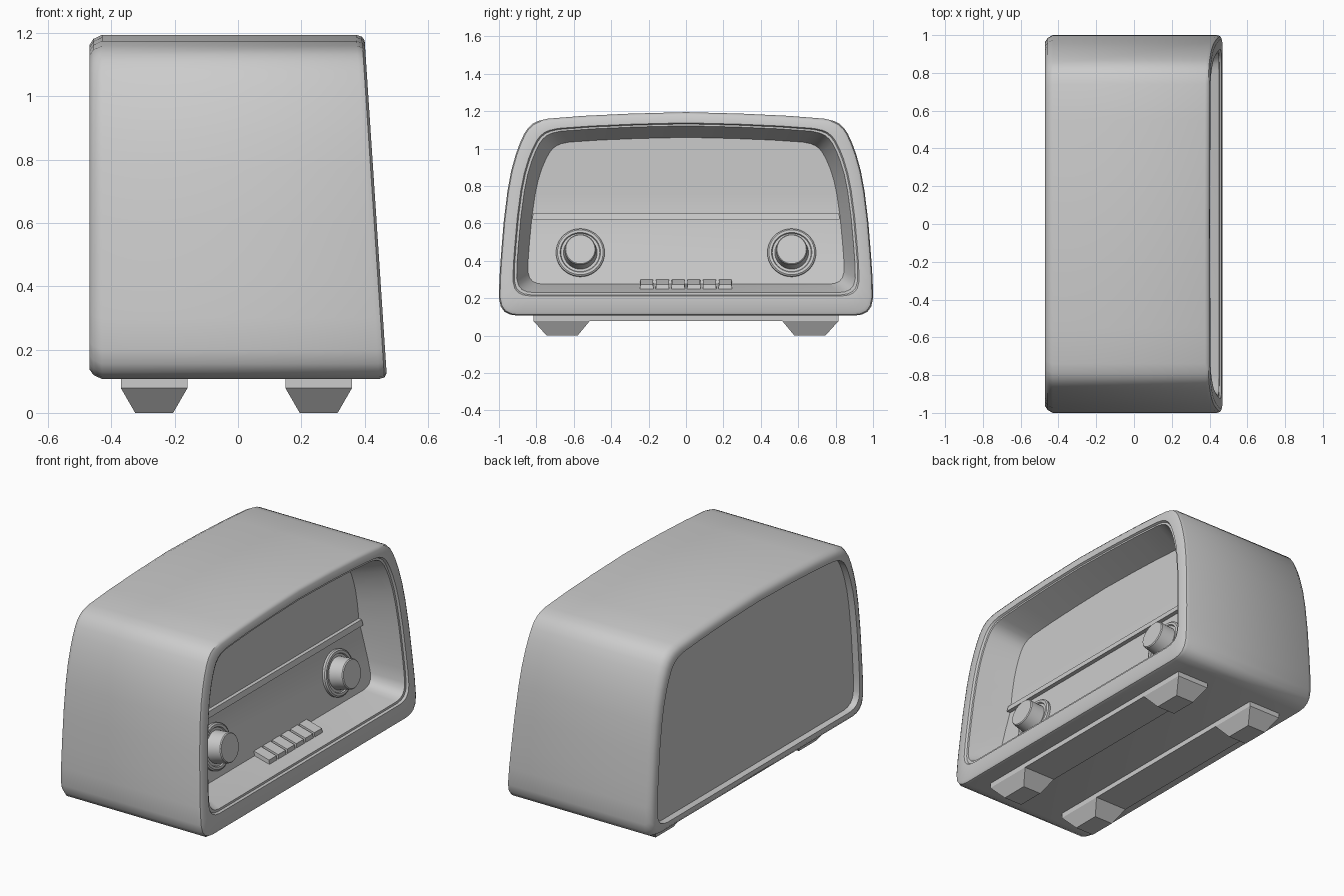
import bpy, bmesh, math
from mathutils import Vector

if "Cube" in bpy.data.objects:
    bpy.data.objects.remove(bpy.data.objects["Cube"])

# Half outline of the cabinet seen from +x: (y, z), bottom centre to top centre
HALF = [(0, .107), (.9, .107), (.94, .113), (.97, .128), (.99, .155), (1, .2),
        (.998, .3), (.99, .42), (.975, .606), (.955, .77), (.935, .88), (.91, .97),
        (.888, 1.03), (.865, 1.08), (.845, 1.11), (.82, 1.133), (.79, 1.148),
        (.74, 1.16), (.55, 1.175), (.3, 1.187), (0, 1.195)]
Z0, Z1 = .107, 1.195
SPLIT = .635


def outline(sy, lo, hi):
    """Cabinet outline scaled to a width factor and a bottom / top height."""
    pts = HALF + [(-y, z) for y, z in HALF[-2:0:-1]]
    return [(y * sy, lo + (z - Z0) / (Z1 - Z0) * (hi - lo)) for y, z in pts]


def front(d):
    return lambda z: .478 - .066 * z - d


def panel_x(z):
    return max(.28 - .2 * (z - .27), .28 - .2 * (SPLIT - .27))


def finish(name, bm, smooth=True, flat=()):
    bmesh.ops.recalc_face_normals(bm, faces=bm.faces)
    for f in bm.faces:
        f.smooth = smooth and f not in flat
    me = bpy.data.meshes.new(name)
    bm.to_mesh(me)
    bm.free()
    me.set_sharp_from_angle(angle=math.radians(35))
    ob = bpy.data.objects.new(name, me)
    bpy.context.collection.objects.link(ob)
    return ob


def bridge(bm, a, b):
    n = len(a)
    for i in range(n):
        bm.faces.new((a[i], a[(i + 1) % n], b[(i + 1) % n], b[i]))


def hull(name, pts):
    bm = bmesh.new()
    bmesh.ops.convex_hull(bm, input=[bm.verts.new(p) for p in pts])
    bmesh.ops.dissolve_limit(bm, angle_limit=.01, verts=bm.verts, edges=bm.edges)
    return finish(name, bm, False)


def block(x0, x1, y0, y1, z):
    return [(x, y, z) for x in (x0, x1) for y in (y0, y1)]


# Cabinet: one skin from the recessed back panel round to the recessed front
loops = [(.935, .165, 1.135, lambda z: -.43),
         (.935, .165, 1.135, lambda z: -.47),
         (.965, .138, 1.162, lambda z: -.47),
         (.985, .12, 1.182, lambda z: -.457),
         (1, Z0, Z1, lambda z: -.43),
         (1, Z0, Z1, front(.025)),
         (.994, .112, 1.189, front(.008)),
         (.98, .125, 1.177, front(0)),
         (.925, .212, 1.138, front(0)),
         (.918, .218, 1.132, front(.012)),
         (.905, .23, 1.122, front(.012)),
         (.9, .236, 1.116, front(.03)),
         (.845, .275, 1.06, panel_x)]
bm = bmesh.new()
rings = [[bm.verts.new((fx(z), y, z)) for y, z in outline(sy, lo, hi)]
         for sy, lo, hi, fx in loops]
for a, b in zip(rings, rings[1:]):
    bridge(bm, a, b)
flat = {bm.faces.new(rings[0]),
        bm.faces.new([v for v in rings[-1] if v.co.z < SPLIT + .002]),
        bm.faces.new([v for v in rings[-1] if v.co.z > SPLIT - .002])}
finish("cabinet", bm, True, flat)

# Divider bar across the front panel
hull("divider_bar", block(.19, .235, -.822, .822, .62) + block(.19, .228, -.818, .818, .653))

# Knobs with dial rings, square to the tilted lower panel
KNOB = [(.13, -.01), (.13, .014), (.122, .02), (.108, .02), (.104, .012),
        (.09, .012), (.086, .05), (.083, .095), (.078, .1)]
normal = Vector((1, 0, .2)).normalized()
up = Vector((0, 1, 0)).cross(normal)
for side, s in (("left", -1), ("right", 1)):
    c = Vector((panel_x(.442), s * .565, .442))
    bm = bmesh.new()
    rings = []
    for r, h in KNOB:
        rings.append([])
        for i in range(40):
            t = math.tau * i / 40
            rings[-1].append(bm.verts.new(
                c + normal * h + Vector((0, r * math.cos(t), 0)) + up * r * math.sin(t)))
    for a, b in zip(rings, rings[1:]):
        bridge(bm, a, b)
    bm.faces.new(rings[0])
    bm.faces.new(rings[-1])
    finish(side + "_knob", bm)

# Row of six push buttons
for i in range(6):
    y = (i - 2.5) * .084
    hull(f"push_button_{i + 1}",
         block(.27, .378, y - .037, y + .037, .235)
         + [(x, y + s * .034, z) for s in (-1, 1) for x, z in ((.27, .302), (.372, .274))])

# Two rails under the cabinet, each with a tapered foot at both ends
for name, x in (("back", -.265), ("front", .255)):
    hull(name + "_rail", block(x - .105, x + .105, -.815, .815, .115)
         + block(x - .105, x + .105, -.815, .815, .078))
    for side, s in (("left", -1), ("right", 1)):
        hull(f"{name}_{side}_foot", block(x - .105, x + .105, s * .515, s * .815, .078)
             + block(x - .06, x + .06, s * .58, s * .745, 0))
